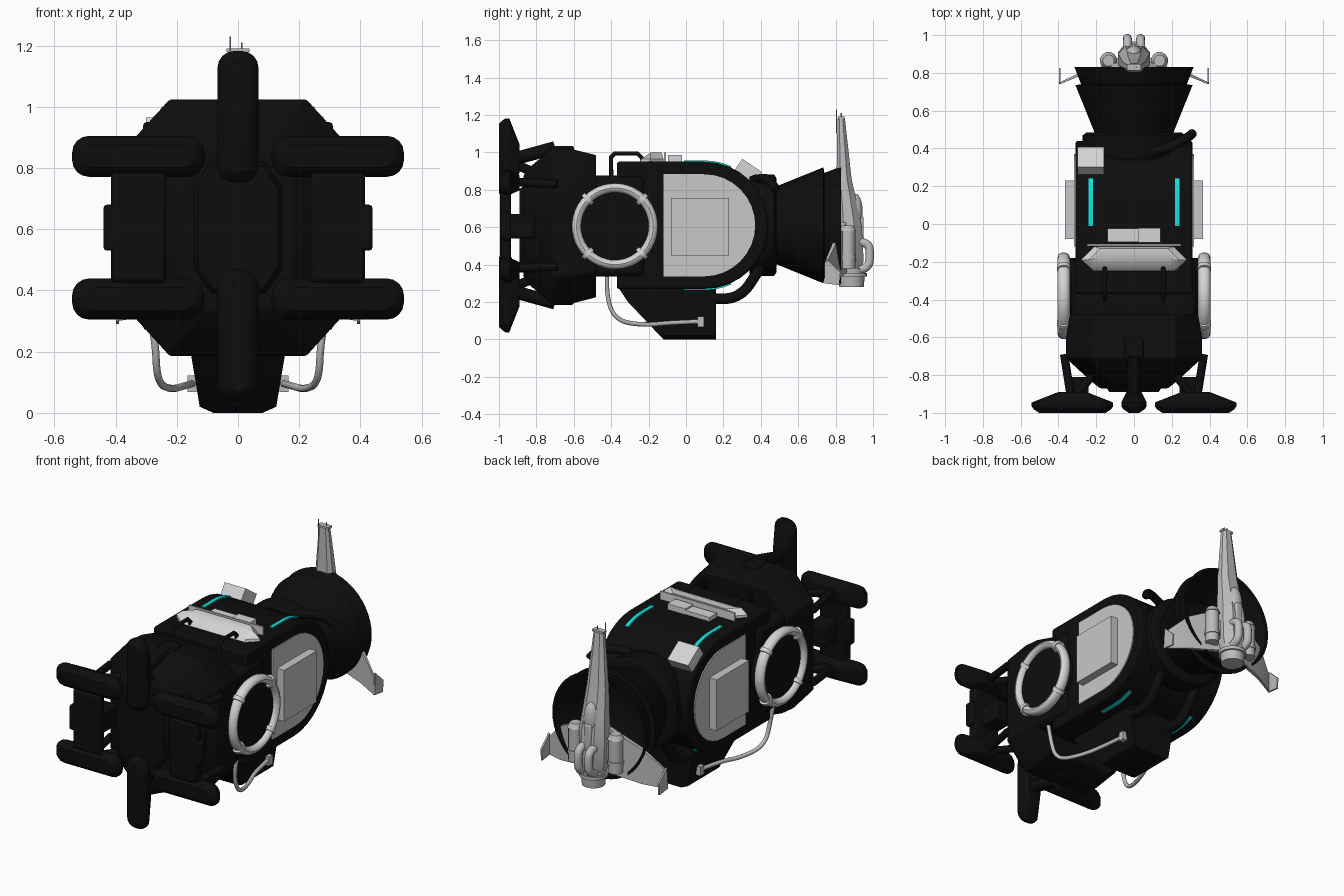
import bpy, bmesh, math
from mathutils import Vector, Matrix

cube = bpy.data.objects.get("Cube")
if cube:
    bpy.data.objects.remove(cube)

def material(name, r, g, b):
    m = bpy.data.materials.new(name)
    m.use_nodes = True
    m.diffuse_color = (r, g, b, 1)
    m.node_tree.nodes["Principled BSDF"].inputs["Base Color"].default_value = (r, g, b, 1)
    return m

BLACK = material("matte_black", .004, .004, .004)
CYAN = material("cyan_light", .006, .75, .71)
PANEL = material("panel_grey", .58, .58, .58)
PALE = material("pale_grey", .66, .66, .66)
HULL = material("shuttle_grey", .5, .5, .5)
MID = .61  # height of the long axis

def finish(name, bm, mat, bevel=0):
    bmesh.ops.recalc_face_normals(bm, faces=bm.faces)
    me = bpy.data.meshes.new(name)
    bm.to_mesh(me)
    bm.free()
    me.materials.append(mat)
    ob = bpy.data.objects.new(name, me)
    bpy.context.collection.objects.link(ob)
    if bevel:
        mod = ob.modifiers.new("soft_edges", "BEVEL")
        mod.width, mod.segments = bevel, 2
    bpy.ops.object.select_all(action="DESELECT")
    ob.select_set(True)
    bpy.context.view_layer.objects.active = ob
    bpy.ops.object.shade_smooth_by_angle(angle=math.radians(35))
    return ob

def loft(name, rings, mat, bevel=0, capped=True):
    bm = bmesh.new()
    rows = [[bm.verts.new(p) for p in ring] for ring in rings]
    n = len(rows[0])
    for a, b in zip(rows, rows[1:]):
        for i in range(n):
            bm.faces.new((a[i], a[(i + 1) % n], b[(i + 1) % n], b[i]))
    if capped:
        bm.faces.new(rows[0])
        bm.faces.new(rows[-1])
    return finish(name, bm, mat, bevel)

def prism(name, profile, lo, hi, mat, bevel=0):
    """Side profile of (y, z) points extruded along x."""
    return loft(name, [[(x, y, z) for y, z in profile] for x in (lo, hi)], mat, bevel)

def box(name, centre, size, mat, bevel=0, tilt=0):
    bm = bmesh.new()
    place = Matrix.Translation(centre) @ Matrix.Rotation(tilt, 4, "X") @ Matrix.Diagonal((*size, 1))
    bmesh.ops.create_cube(bm, size=1, matrix=place)
    return finish(name, bm, mat, bevel)

def rod(name, a, b, r, mat, r2=None, sides=24):
    a, b = Vector(a), Vector(b)
    bm = bmesh.new()
    place = Matrix.Translation((a + b) / 2) @ (b - a).to_track_quat("Z", "Y").to_matrix().to_4x4()
    bmesh.ops.create_cone(bm, cap_ends=True, segments=sides, radius1=r,
                          radius2=r if r2 is None else r2, depth=(b - a).length, matrix=place)
    return finish(name, bm, mat)

def tube(name, points, r, mat, smooth=True):
    cu = bpy.data.curves.new(name, "CURVE")
    cu.dimensions, cu.bevel_depth, cu.bevel_resolution = "3D", r, 3
    cu.use_fill_caps = True
    sp = cu.splines.new("NURBS" if smooth else "POLY")
    sp.points.add(len(points) - 1)
    for p, co in zip(sp.points, points):
        p.co = (*co, 1)
    if smooth:
        sp.order_u, sp.use_endpoint_u = 3, True
    cu.materials.append(mat)
    ob = bpy.data.objects.new(name, cu)
    bpy.context.collection.objects.link(ob)
    return ob

def lathe(name, profile, mat, closed=False):
    """(y, radius) profile turned about the long axis."""
    turn = [i * math.tau / 48 for i in range(48)]
    rings = [[(r * math.cos(t), y, MID + r * math.sin(t)) for t in turn] for y, r in profile]
    return loft(name, rings, mat, capped=not closed)

def octagon(y, hw, hh):
    q = [(hw, hh * .64), (hw * .62, hh)]
    q += [(-x, z) for x, z in reversed(q)]
    q += [(-x, -z) for x, z in q]
    return [(x, y, MID - .005 + z) for x, z in q]

def round_rect(y, cx, cz, hw, hh, r):
    pts = []
    for k, (sx, sz) in enumerate([(1, 1), (-1, 1), (-1, -1), (1, -1)]):
        for j in range(5):
            t = (k + j / 4) * math.pi / 2
            pts.append((cx + sx * (hw - r) + r * math.cos(t), y, cz + sz * (hh - r) + r * math.sin(t)))
    return pts

def d_shape(front, centre, r, steps=16):
    arc = [(centre + r * math.sin(math.pi * i / steps), MID + r * math.cos(math.pi * i / steps))
           for i in range(steps + 1)]
    return [(front, MID + r)] + arc + [(front, MID - r)]

# Main hull with a rounded back, shoulder block and belly keel
prism("main_hull", d_shape(-.37, .1, .34), -.31, .31, BLACK, .012)
box("shoulder_block", (0, -.42, MID - .005), (.66, .4, .54), BLACK, .03)
loft("belly_keel", [[(s * w, y, z) for s, y in ((-1, y0), (1, y0), (1, .16), (-1, .16))]
                    for z, w, y0 in ((0, .08, -.12), (.02, .125, -.14), (.2, .155, -.31), (.29, .155, -.37))], BLACK)

# Front docking block
loft("docking_block", [octagon(*s) for s in ((-.87, .18, .27), (-.83, .23, .32), (-.71, .36, .42),
                                             (-.6, .36, .41), (-.48, .34, .38))], BLACK, .008)
loft("docking_face", [octagon(-.89, .13, .2), octagon(-.86, .15, .22)], BLACK)

# Bumper pads and their struts
def pad(name, cx, cz, hw, hh):
    loft(name, [round_rect(-1, cx, cz, hw - .04, hh - .03, .03), round_rect(-.98, cx, cz, hw - .01, hh - .01, .05),
                round_rect(-.965, cx, cz, hw, hh, .055), round_rect(-.945, cx, cz, hw, hh, .055),
                round_rect(-.89, cx, cz, max(hw * .35, .04), max(hh * .35, .04), .025)], BLACK)

for label, s in (("upper", 1), ("lower", -1)):
    pad(label + "_bumper", 0, MID + s * .357, .067, .215)
    rod(label + "_strut", (0, -.9, MID + s * .36), (0, -.7, MID + s * .415), .035, BLACK)
    rod(label + "_brace", (0, -.9, MID + s * .32), (0, -.78, MID + s * .27), .025, BLACK)
    box(label + "_bracket", (0, -.66, MID + s * .4), (.1, .12, .05), BLACK, .01)
    for side, m in (("left", 1), ("right", -1)):
        pad(f"{label}_{side}_bumper", m * .326, MID - .005 + s * .233, .216, .067)
        rod(f"{label}_{side}_strut", (m * .335, -.91, MID + s * .23), (m * .37, -.69, MID + s * .22), .022, BLACK)
        rod(f"{label}_{side}_brace", (m * .3, -.9, MID + s * .23), (m * .22, -.8, MID + s * .23), .022, BLACK)

for side, m in (("left", 1), ("right", -1)):
    # Bumper bridge
    box(side + "_bridge", (m * .325, -.965, MID - .005), (.18, .06, .36), BLACK, .015)
    box(side + "_bridge_swell", (m * .34, -.965, MID - .005), (.2, .058, .15), BLACK, .012)
    box(side + "_bridge_post", (m * .3, -.88, MID - .005), (.12, .14, .13), BLACK, .01)

    # Round side hatch with its ring and clamps
    rod(side + "_drum", (m * .2, -.38, MID - .005), (m * .375, -.38, MID - .005), .2, BLACK, sides=48)
    rings = []
    for i in range(48):
        t = i * math.tau / 48
        rings.append([(m * (.372 + .032 * math.sin(u)), -.38 + (.205 + .025 * math.cos(u)) * math.cos(t),
                       MID - .005 + (.205 + .025 * math.cos(u)) * math.sin(t))
                      for u in [k * math.tau / 12 for k in range(12)]])
    loft(side + "_hatch_ring", rings + rings[:1], PALE, capped=False)
    for k in range(4):
        t = math.pi / 4 + k * math.pi / 2
        d = Vector((0, math.cos(t), math.sin(t)))
        n = Vector((0, -d.z, d.y)) * .012
        c = Vector((m * .372, -.38, MID - .005)) + d * .205
        rod(f"{side}_ring_clamp_{k}", c - n, c + n, .036, PALE)

    # Side panel and raised box
    prism(side + "_side_panel", d_shape(-.12, .097, .273), m * .305, m * .317, PANEL)
    box(side + "_raised_box", (m * .338, .075, .6), (.056, .31, .31), PANEL)

    # Light strips over the curved back, above and below
    def strip_line(r):
        turn = [math.asin(.14 / .34) * i / 5 for i in range(6)]
        return [(-.01, r)] + [(.1 + r * math.sin(t), r * math.cos(t)) for t in turn]
    outline = strip_line(.346) + strip_line(.338)[::-1]
    for label, s in (("upper", 1), ("lower", -1)):
        prism(f"{label}_{side}_light", [(y, MID + s * z) for y, z in outline], m * .217, m * .241, CYAN)

    # Hose, plug, grab handle and rear pipe
    tube(side + "_hose", [(m * x, y, z) for x, y, z in
         ((.3, -.42, .38), (.27, -.43, .25), (.265, -.38, .1), (.22, -.22, .075), (.17, -.08, .09), (.15, .07, .095))], .012, HULL)
    box(side + "_hose_plug", (m * .15, .08, .095), (.03, .035, .055), HULL)
    tube(side + "_grab_handle", [(m * .155, y, z) for y, z in
         ((-.4, .86), (-.4, .975), (-.38, .995), (-.26, .995), (-.235, .97), (-.235, .94))], .012, BLACK, False)
    tube(side + "_rear_pipe", [(m * .13, y, z) for y, z in
         ((.13, .22), (.22, .21), (.31, .25), (.37, .34), (.42, .42))], .03, BLACK)

# Roof hatch, rail and equipment
def roof_ring(z, k, y0, y1):
    return [(x * k, y, z) for x, y in ((-.22, y0), (.22, y0), (.28, -.19), (.21, y1), (-.21, y1), (-.28, -.19))]
loft("roof_hatch", [roof_ring(.945, 1, -.25, -.12), roof_ring(.965, 1, -.24, -.12),
                    roof_ring(.998, .85, -.18, -.13)], PALE)
box("roof_rail", (0, -.112, .97), (.5, .01, .06), PALE)
box("roof_case", (-.06, -.06, .96), (.16, .07, .03), PALE)
box("roof_case_small", (.08, -.06, .965), (.12, .075, .04), PALE)
box("roof_sensor", (-.23, .335, .9), (.14, .13, .07), PALE, tilt=-.6)
tube("roof_pipe", [(.1, .38, .85), (.2, .41, .87), (.29, .46, .84), (.31, .48, .8)], .025, BLACK)

# Rear collar and open two-step nozzle
lathe("rear_collar", [(.34, .26), (.37, .272), (.47, .272), (.485, .25), (.485, .2)], BLACK)
lathe("nozzle_bell", [(.46, .2), (.5, .215), (.735, .31), (.74, .28), (.83, .315),
                      (.83, .3), (.74, .26), (.6, .2), (.55, .1), (.55, .001)], BLACK, True)

# Shuttle parked upright at the nozzle
def hull_ring(z, hw, y0, y1):
    c, h = (y0 + y1) / 2, (y1 - y0) / 2
    return [(hw * a, c + h * b, z) for a, b in
            ((1, -.5), (1, .4), (.5, 1), (-.5, 1), (-1, .4), (-1, -.5), (-.6, -1), (.6, -1))]
loft("shuttle_body", [hull_ring(*s) for s in ((.34, .06, .82, .93), (.42, .085, .81, .95), (.6, .085, .81, .94),
     (.7, .075, .81, .92), (.86, .062, .805, .885), (1.18, .032, .81, .85))], HULL)
box("shuttle_nose_plate", (0, .83, 1.185), (.075, .035, .012), HULL)
box("shuttle_spine", (0, .9, .58), (.05, .1, .16), HULL, .01)
rod("shuttle_antenna_tall", (-.025, .805, 1.1), (-.025, .805, 1.23), .003, HULL, sides=6)
rod("shuttle_antenna_short", (.012, .83, 1.18), (.012, .83, 1.21), .003, HULL, sides=6)
bm = bmesh.new()
bmesh.ops.create_uvsphere(bm, u_segments=20, v_segments=12, radius=1,
    matrix=Matrix.Translation((0, .905, .68)) @ Matrix.Diagonal((.045, .04, .1, 1)))
finish("shuttle_canopy", bm, HULL)
rod("shuttle_engine", (0, .885, .28), (0, .885, .38), .065, HULL, .075)
rod("shuttle_engine_band", (0, .885, .335), (0, .885, .355), .082, HULL)
for side, m in (("left", 1), ("right", -1)):
    rod(side + "_shuttle_pod", (m * .135, .865, .38), (m * .135, .865, .58), .04, HULL)
    rod(side + "_shuttle_pod_cap", (m * .135, .865, .58), (m * .135, .865, .61), .046, HULL, .03)
    rod(side + "_shuttle_pod_band", (m * .135, .865, .43), (m * .135, .865, .45), .045, HULL)
    box(side + "_shuttle_pod_mount", (m * .09, .86, .48), (.07, .04, .12), HULL)
    tube(side + "_shuttle_exhaust", [(m * .035, y, z) for y, z in
         ((.92, .52), (.975, .52), (.985, .45), (.975, .38), (.92, .37))], .024, HULL)
    def wing_ring(x, y, z0, z1, t):
        return [(m * x, y - t, z0), (m * x, y + t, z0), (m * x, y + t, z1), (m * x, y - t, z1)]
    loft(side + "_shuttle_wing", [wing_ring(.05, .85, .36, .64, .014), wing_ring(.27, .8, .32, .53, .01),
                                  wing_ring(.392, .745, .3, .41, .005)], HULL)
    prism(side + "_shuttle_winglet", [(.74, .3), (.82, .29), (.825, .36), (.75, .43)], m * .388, m * .398, HULL)
